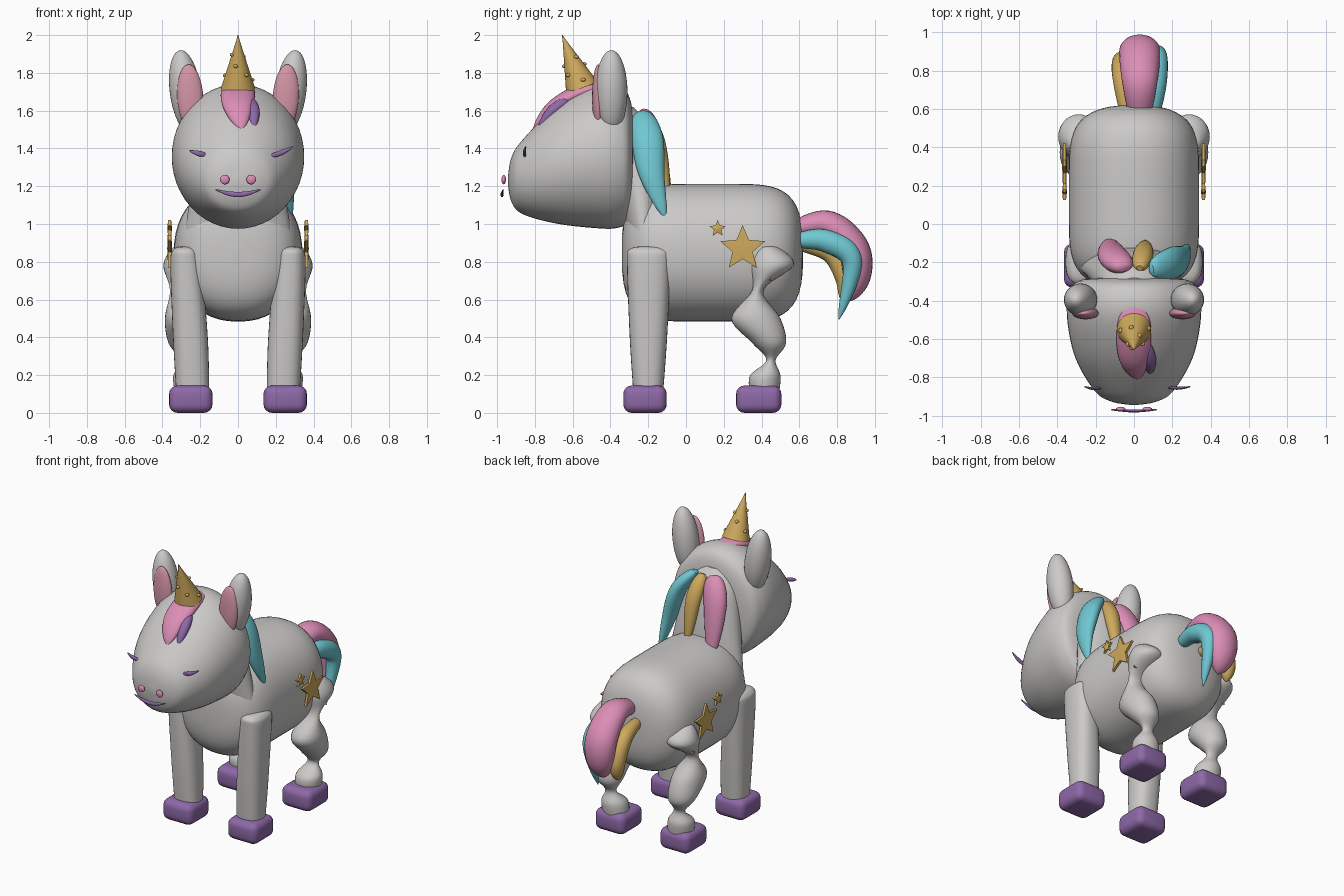
import bpy, bmesh, math
from mathutils import Vector, Matrix

if "Cube" in bpy.data.objects:
    bpy.data.objects.remove(bpy.data.objects["Cube"])


def material(name, *rgb):
    m = bpy.data.materials.new(name)
    m.diffuse_color = (*rgb, 1)
    m.use_nodes = True
    m.node_tree.nodes["Principled BSDF"].inputs["Base Color"].default_value = m.diffuse_color
    return m


GREY = material("soft grey", .60, .59, .58)
PURPLE = material("purple", .27, .14, .39)
PINK = material("hair pink", .72, .27, .47)
ROSE = material("ear rose", .66, .30, .38)
GOLD = material("gold", .62, .40, .11)
CYAN = material("cyan", .16, .58, .65)
X, Y, Z = Vector((1, 0, 0)), Vector((0, 1, 0)), Vector((0, 0, 1))


def finish(bm, name, mat, angle=40):
    bmesh.ops.recalc_face_normals(bm, faces=bm.faces)
    me = bpy.data.meshes.new(name)
    bm.to_mesh(me)
    bm.free()
    ob = bpy.data.objects.new(name, me)
    bpy.context.collection.objects.link(ob)
    me.materials.append(mat)
    bpy.ops.object.select_all(action='DESELECT')
    ob.select_set(True)
    bpy.context.view_layer.objects.active = ob
    bpy.ops.object.shade_smooth_by_angle(angle=math.radians(angle))


def spline(pts, n):
    """Catmull-Rom interpolation of equal-length tuples."""
    out = []
    for i in range(len(pts) - 1):
        quad = [pts[max(i - 1, 0)], pts[i], pts[i + 1], pts[min(i + 2, len(pts) - 1)]]
        for k in range(n):
            t = k / n
            out.append([0.5 * (2 * b + (c - a) * t + (2 * a - 5 * b + 4 * c - d) * t * t
                               + (3 * b - a - 3 * c + d) * t ** 3) for a, b, c, d in zip(*quad)])
    return out + [list(pts[-1])]


def loft(name, mat, rows, side, up=None, power=2.0, segs=32):
    """Skin oval sections (x, y, z, side radius, up radius); up follows the path if not given."""
    bm = bmesh.new()
    rings = []
    for i, r in enumerate(rows):
        s, u = side, up
        if u is None:
            a, b = rows[max(i - 1, 0)], rows[min(i + 1, len(rows) - 1)]
            t = (Vector(b[:3]) - Vector(a[:3])).normalized()
            s = (side - t * side.dot(t)).normalized()
            u = t.cross(s)
        ring = []
        for k in range(segs):
            a = 2 * math.pi * k / segs
            p, q = (math.copysign(abs(f) ** (2 / power), f) for f in (math.cos(a), math.sin(a)))
            ring.append(bm.verts.new(Vector(r[:3]) + s * p * max(r[3], .002) + u * q * max(r[4], .002)))
        rings.append(ring)
    for a, b in zip(rings, rings[1:]):
        for k in range(segs):
            j = (k + 1) % segs
            bm.faces.new((a[k], a[j], b[j], b[k]))
    bm.faces.new(rings[0])
    bm.faces.new(rings[-1])
    finish(bm, name, mat)


def strand(name, mat, side, path, wide, thick, blunt=3):
    """Lock of hair: swells from the root and tapers to a tip."""
    rows = spline(path, 10)
    for i, r in enumerate(rows):
        t = .03 + .97 * i / (len(rows) - 1)
        f = (1 - (1 - t) ** 4) ** .6 * (1 - t ** blunt)
        r += [wide * f, thick * f]
    loft(name, mat, rows, side, segs=24)


def ellipsoid(name, mat, loc, radii, tilt=0.0):
    bm = bmesh.new()
    bmesh.ops.create_uvsphere(bm, u_segments=32, v_segments=20, radius=1)
    bm.transform(Matrix.Translation(loc) @ Matrix.Rotation(tilt, 4, 'Y') @ Matrix.Diagonal((*radii, 1)))
    finish(bm, name, mat)


def hoof(name, x, y, depth):
    bm = bmesh.new()
    bmesh.ops.create_cube(bm, size=1)
    bm.transform(Matrix.Translation((x, y, .0725)) @ Matrix.Diagonal((.23, depth, .145, 1)))
    bmesh.ops.bevel(bm, geom=bm.edges[:], offset=.045, segments=4, profile=.5, affect='EDGES')
    finish(bm, name, PURPLE)


def star(name, x, y, z, radius):
    """Five-pointed plate with a slightly raised centre on both sides."""
    bm = bmesh.new()
    rims = []
    for dx in (-.008, .008):
        rim = []
        for k in range(10):
            r = radius * (1, .45)[k % 2]
            a = math.pi / 2 + k * math.pi / 5
            rim.append(bm.verts.new((x + dx, y + r * math.cos(a), z + r * math.sin(a))))
        mid = bm.verts.new((x + dx * 1.6, y, z))
        for k in range(10):
            bm.faces.new((rim[k], rim[(k + 1) % 10], mid))
        rims.append(rim)
    for k in range(10):
        j = (k + 1) % 10
        bm.faces.new((rims[0][k], rims[0][j], rims[1][j], rims[1][k]))
    finish(bm, name, GOLD, 20)


# Torso: rounded barrel along y
rows = []
for i in range(33):
    t = -math.cos(math.pi * i / 32)
    f = max(1 - abs(t) ** 5, 0)
    rows.append((0, .14 + .48 * t, .848, .34 * f ** .4, .365 * f ** .34))
loft("body", GREY, rows, X, Z, 2.2, 48)

# Neck
loft("neck", GREY, spline([(0, -.22, .90, .29, .08), (0, -.24, 1.15, .25, .12),
                           (0, -.30, 1.48, .18, .13), (0, -.34, 1.62, .08, .06)], 8), X, Y)

# Head with tapering muzzle: y, bottom, top, half width
head = [(-.943, 1.21, 1.25, .02), (-.925, 1.12, 1.35, .12), (-.87, 1.055, 1.44, .205),
        (-.7, 1.005, 1.61, .305), (-.5, .98, 1.725, .348), (-.36, .98, 1.73, .338),
        (-.29, 1.04, 1.64, .27), (-.272, 1.29, 1.36, .03)]
loft("head", GREY, [(0, y, (b + t) / 2, w, (t - b) / 2) for y, b, t, w in spline(head, 6)], X, Z, 2, 48)

# Leg profiles: z, y start, y end, x centre, x half width
front_leg = [(.12, -.28, -.12, .24, .088), (.4, -.298, -.1, .252, .092), (.78, -.312, -.083, .275, .083),
             (.865, -.302, -.092, .28, .063), (.884, -.21, -.19, .28, .01)]
back_leg = [(.12, .335, .495, .25, .087), (.2, .34, .50, .257, .085), (.28, .425, .475, .265, .04),
            (.37, .35, .53, .278, .09), (.5, .24, .50, .285, .102), (.65, .35, .41, .30, .06),
            (.78, .34, .57, .29, .105), (.87, .375, .50, .28, .07), (.885, .42, .44, .28, .01)]

for s, tag in ((-1, "left"), (1, "right")):
    # Legs and hooves
    for part, profile, power in (("front_leg", front_leg, 2.5), ("back_leg", back_leg, 2)):
        loft(f"{part}_{tag}", GREY, [(s * x, (a + b) / 2, z, w, (b - a) / 2)
                                     for z, a, b, x, w in spline(profile, 6)], X, Y, power)
    hoof(f"front_hoof_{tag}", s * .25, -.217, .23)
    hoof(f"back_hoof_{tag}", s * .25, .385, .24)
    # Ears and nostrils
    ellipsoid(f"ear_{tag}", GREY, (s * .278, -.395, 1.70), (.083, .085, .222), s * .13)
    ellipsoid(f"inner_ear_{tag}", ROSE, (s * .253, -.465, 1.67), (.069, .032, .175), s * .06)
    ellipsoid(f"nostril_{tag}", PINK, (s * .07, -.965, 1.235), (.025, .012, .025))
    # Flank stars
    star(f"large_star_{tag}", s * .362, .30, .87, .125)
    star(f"upper_star_{tag}", s * .362, .168, .975, .046)
    star(f"lower_star_{tag}", s * .362, .43, .725, .034)


def thin_line(name, ends, sag, y, bow):
    """Slim facial line, thick in the middle, sagging between its two (x, z) ends."""
    (x0, z0), (x1, z1) = ends
    rows = []
    for i in range(17):
        t = i / 16
        f = math.sin(math.pi * t)
        rows.append((x0 + (x1 - x0) * t, y - bow * f, z0 + (z1 - z0) * t - sag * f, .003 + .011 * f, .003 + .005 * f))
    loft(name, PURPLE, rows, Z, segs=12)


# Closed eyes and smile
thin_line("eye_left", ((-.257, 1.388), (-.155, 1.364)), .003, -.848, .01)
thin_line("eye_right", ((.155, 1.357), (.292, 1.41)), .008, -.848, .008)
thin_line("mouth", ((-.118, 1.182), (.118, 1.182)), .026, -.968, .006)

# Horn with small studs winding round it
base, tip = Vector((0, -.55, 1.72)), Vector((0, -.655, 2))
axis = (tip - base).normalized()
loft("horn", GOLD, [(*base.lerp(tip, i / 8), .09 * (1 - i / 8), .09 * (1 - i / 8)) for i in range(9)], X)
for i in range(7):
    t, a = .13 + .085 * i, math.radians(15 + 150 * i)
    r = .09 * (1 - t)
    p = base.lerp(tip, t) + X * math.cos(a) * r + axis.cross(X) * math.sin(a) * r
    ellipsoid(f"horn_stud_{i + 1}", GOLD, p, (.012, .014, .01))

# Forelock
strand("forelock", PINK, X, [(0, -.39, 1.70), (0, -.53, 1.705), (0, -.70, 1.62), (.02, -.81, 1.50)], .1, .048, 4)
strand("forelock_under", PURPLE, X, [(.06, -.62, 1.66), (.08, -.71, 1.595), (.085, -.785, 1.50)], .042, .036)
# Mane
strand("mane_cyan", CYAN, Y, [(.09, -.235, 1.59), (.19, -.205, 1.46), (.25, -.18, 1.26), (.285, -.11, 1.03)],
       .097, .06)
strand("mane_gold", GOLD, X, [(.03, -.23, 1.59), (.05, -.15, 1.42), (.06, -.09, 1.12)], .062, .052)
strand("mane_pink", PINK, X, [(-.05, -.23, 1.60), (-.11, -.165, 1.42), (-.13, -.08, 1.06)], .095, .065)
# Tail
strand("tail_pink", PINK, X, [(.03, .54, .96), (.03, .74, 1.0), (.03, .88, .88), (.03, .905, .73), (.03, .86, .59)],
       .112, .088, 7)
strand("tail_cyan", CYAN, X, [(.10, .56, .91), (.115, .74, .91), (.12, .88, .80), (.11, .81, .495)], .064, .068, 4)
strand("tail_gold", GOLD, X, [(-.04, .56, .90), (-.06, .76, .85), (-.06, .845, .71), (-.06, .835, .58)],
       .058, .058, 7)
